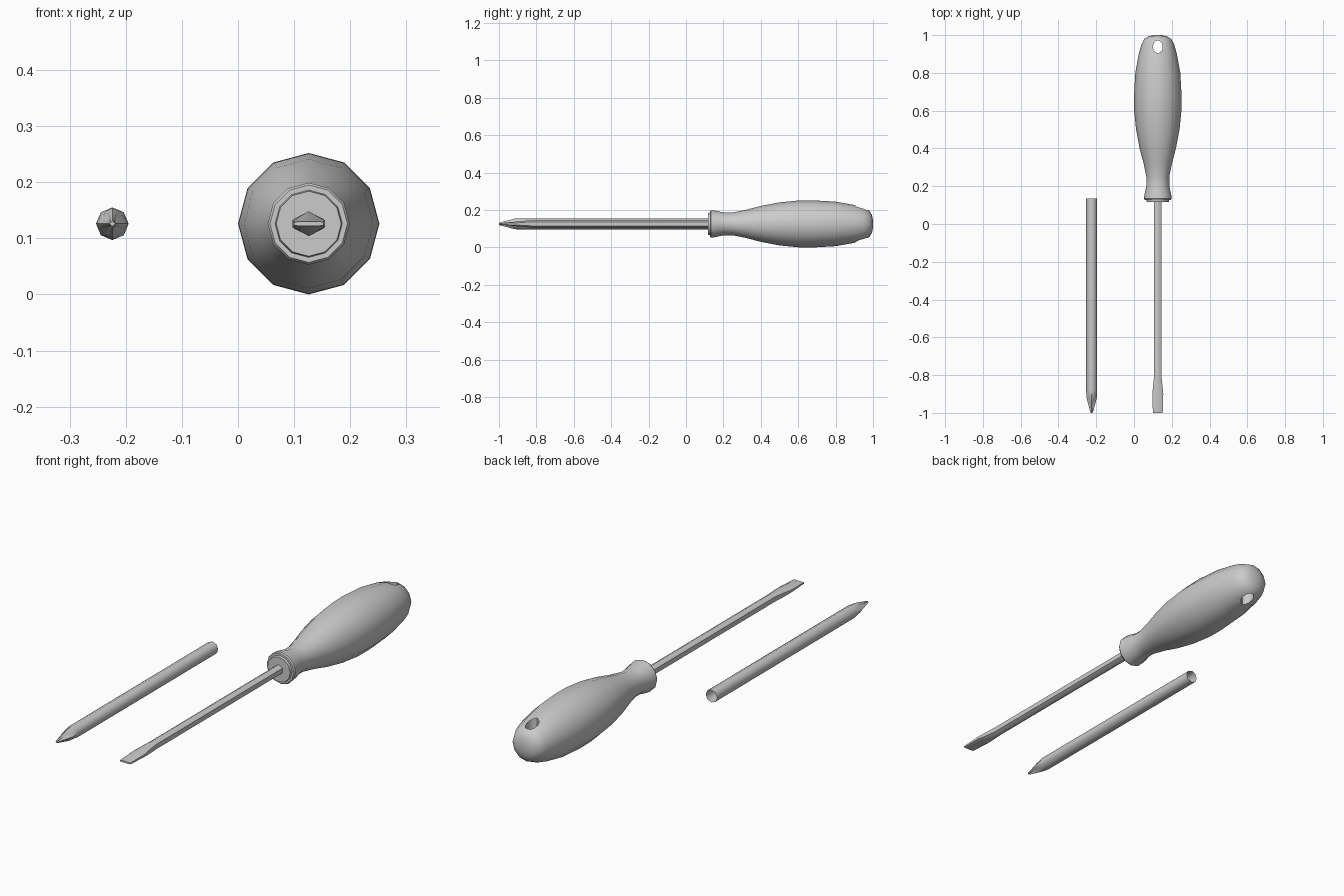
import bpy, bmesh, math
from mathutils import Vector

old = bpy.data.objects.get("Cube")
if old:
    bpy.data.objects.remove(old, do_unlink=True)

grey = bpy.data.materials.new("light_grey")
grey.use_nodes = True
colour = (0.6, 0.6, 0.6, 1)
grey.diffuse_color = colour
grey.node_tree.nodes["Principled BSDF"].inputs["Base Color"].default_value = colour

HEIGHT = 0.126
DRIVER_X = 0.126
BIT_X = -0.224


def ngon(sides, radius):
    """Regular cross-section with a corner on top."""
    return [(radius * math.sin(math.tau * i / sides),
             radius * math.cos(math.tau * i / sides)) for i in range(sides)]


def loft(name, x, sections, cap_front=True, cap_back=True, angle=35):
    """Skin a row of (y, outline) cross-sections running front to back."""
    bm = bmesh.new()
    rings = [[bm.verts.new((px, y, pz)) for px, pz in outline]
             for y, outline in sections]
    for a, b in zip(rings, rings[1:]):
        for i in range(len(a)):
            j = (i + 1) % len(a)
            bm.faces.new((a[i], a[j], b[j], b[i]))
    if cap_front:
        bm.faces.new(rings[0][::-1])
    if cap_back:
        bm.faces.new(rings[-1])
    bmesh.ops.recalc_face_normals(bm, faces=bm.faces)
    mesh = bpy.data.meshes.new(name)
    bm.to_mesh(mesh)
    bm.free()
    mesh.materials.append(grey)
    obj = bpy.data.objects.new(name, mesh)
    obj.location = (x, 0, HEIGHT)
    bpy.context.collection.objects.link(obj)
    smooth(obj, angle)
    return obj


def smooth(obj, angle):
    bpy.ops.object.select_all(action='DESELECT')
    obj.select_set(True)
    bpy.context.view_layer.objects.active = obj
    bpy.ops.object.shade_smooth_by_angle(angle=math.radians(angle))


# Handle: twelve-sided grip with a stepped collar and a blunt end
profile = [(0.117, 0.058), (0.128, 0.060), (0.128, 0.069), (0.134, 0.073),
           (0.155, 0.071), (0.20, 0.061), (0.25, 0.061), (0.32, 0.075),
           (0.40, 0.096), (0.50, 0.115), (0.60, 0.125), (0.68, 0.126),
           (0.80, 0.119), (0.90, 0.101), (0.95, 0.087), (0.98, 0.071),
           (0.994, 0.048), (1.0, 0.02)]
handle = loft("handle", DRIVER_X, [(y, ngon(12, r)) for y, r in profile])

# Hanging hole: oval cut straight through the end of the handle
bpy.ops.mesh.primitive_cylinder_add(vertices=12, radius=1, depth=0.5,
                                    location=(DRIVER_X, 0.938, HEIGHT))
cutter = bpy.context.object
cutter.name = "hole_cutter"
cutter.scale = (0.026, 0.034, 1)
cutter.hide_render = True
cutter.data.materials.append(grey)
cut = handle.modifiers.new("hanging_hole", 'BOOLEAN')
cut.operation = 'DIFFERENCE'
cut.solver = 'EXACT'
cut.object = cutter
bpy.context.view_layer.objects.active = handle
bpy.ops.object.modifier_apply(modifier=cut.name)
bpy.data.objects.remove(cutter, do_unlink=True)
smooth(handle, 35)


# Slotted shaft: hexagonal rod flattening into a flared blade
def blade(half_width, edge, ridge, ridge_half):
    """Eight-point outline: split top and bottom ridges, two upright edges."""
    right = [(ridge_half, ridge), (half_width, edge),
             (half_width, -edge), (ridge_half, -ridge)]
    return right + [(-px, -pz) for px, pz in right]


rod = blade(0.019, 0.011, 0.022, 0.0005)
loft("slotted_shaft", DRIVER_X,
     [(-1.0, blade(0.026, 0.003, 0.004, 0.016)),
      (-0.90, blade(0.029, 0.006, 0.013, 0.016)),
      (-0.86, blade(0.025, 0.009, 0.017, 0.009)),
      (-0.80, rod), (0.12, rod)], angle=32)


# Cross-head bit: hollow octagonal tube with four flutes cut into its point
def fluted(radius, depth):
    """Four ridges on the axes with notches on the diagonals."""
    pts = []
    for i in range(16):
        a = math.tau * i / 16
        step = i % 4
        octagon = 1 if step % 2 == 0 else math.cos(math.pi / 8)
        r = radius * octagon * (1 - depth * (0, 0.25, 1, 0.25)[step])
        pts.append((r * math.sin(a), r * math.cos(a)))
    return pts


loft("cross_head_bit", BIT_X,
     [(-1.0, fluted(0.005, 0.3)), (-0.985, fluted(0.010, 0.5)),
      (-0.94, fluted(0.022, 0.45)), (-0.915, fluted(0.0285, 0.22)),
      (-0.88, fluted(0.029, 0)), (0.135, fluted(0.029, 0))],
     cap_back=False, angle=46)
